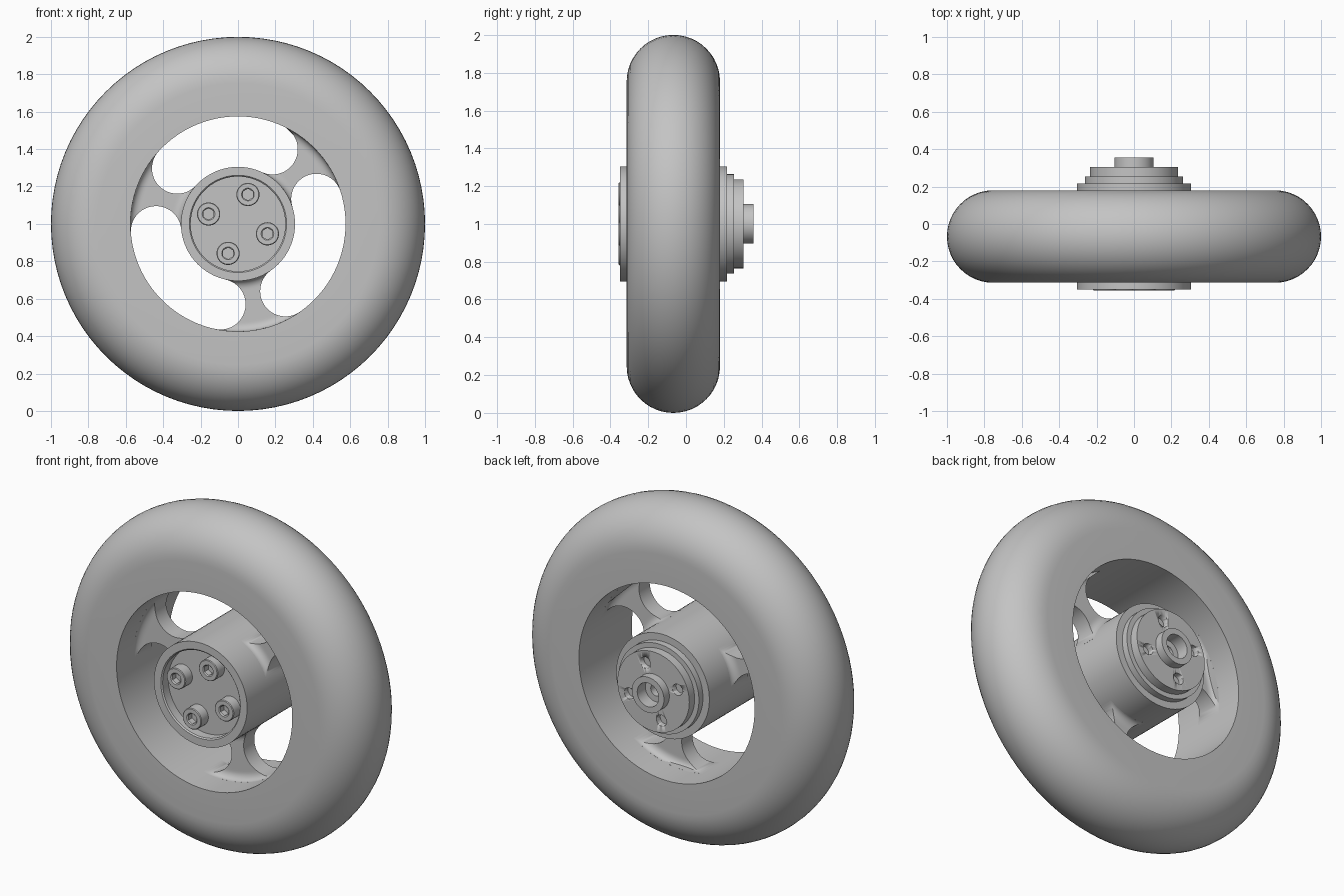
import bpy, bmesh
from math import sin, cos, acos, sqrt, pi, radians, tau

if "Cube" in bpy.data.objects:
    bpy.data.objects.remove(bpy.data.objects["Cube"])

grey = bpy.data.materials.new("plain_grey")
grey.use_nodes = True
grey.diffuse_color = (0.55, 0.55, 0.55, 1)
grey.node_tree.nodes["Principled BSDF"].inputs["Base Color"].default_value = grey.diffuse_color

AXLE_Z = 1.0
MID_Y = -0.067            # middle plane of tyre and spokes
HUB_R, BORE_R = 0.305, 0.575


def finish(name, bm):
    """Turn a bmesh into a smooth, sharp-edged object."""
    bmesh.ops.remove_doubles(bm, verts=bm.verts, dist=1e-5)
    bmesh.ops.recalc_face_normals(bm, faces=bm.faces)
    mesh = bpy.data.meshes.new(name)
    bm.to_mesh(mesh)
    bm.free()
    mesh.materials.append(grey)
    obj = bpy.data.objects.new(name, mesh)
    bpy.context.collection.objects.link(obj)
    bpy.ops.object.select_all(action="DESELECT")
    obj.select_set(True)
    bpy.context.view_layer.objects.active = obj
    bpy.ops.object.shade_smooth_by_angle(angle=radians(35))
    return obj


def bridge(bm, a, b):
    n = len(a)
    for i in range(n):
        bm.faces.new((a[i], a[(i + 1) % n], b[(i + 1) % n], b[i]))


def lathe(name, profile, x=0, z=AXLE_Z, segs=72, closed=False, hex_from=99):
    """Spin (radius, y) points about the y axis; rings from hex_from on are hexagonal."""
    bm = bmesh.new()
    rings = []
    for k, (r, y) in enumerate(profile):
        ring = []
        for i in range(segs):
            a = tau * i / segs
            rr = r / cos((a + pi / 6) % (pi / 3) - pi / 6) if k >= hex_from else r
            ring.append(bm.verts.new((x + rr * cos(a), y, z + rr * sin(a))))
        rings.append(ring)
    for a, b in zip(rings, rings[1:]):
        bridge(bm, a, b)
    if closed:
        bridge(bm, rings[-1], rings[0])
    return finish(name, bm)


# Tyre: straight bore, flat sidewalls, half-round tread
HALF_W = 0.247
tread = [(1 - HALF_W + HALF_W * cos(t), MID_Y + HALF_W * sin(t))
         for t in (pi * (k / 24 - 0.5) for k in range(25))]
lathe("tyre", [(BORE_R, MID_Y - HALF_W)] + tread + [(BORE_R, MID_Y + HALF_W)],
      segs=96, closed=True)

# Hub: recessed front, stepped back plates, hollow centre boss
FLOOR_Y, BACK_Y = -0.29, 0.305
hub = lathe("hub", [
    (0, FLOOR_Y), (0.253, FLOOR_Y), (0.253, -0.343), (0.26, -0.35),
    (HUB_R, -0.35), (HUB_R, 0.217), (0.263, 0.217), (0.263, 0.255),
    (0.235, 0.255), (0.235, BACK_Y), (0.105, BACK_Y), (0.105, 0.356),
    (0.07, 0.356), (0.07, 0.28), (0.035, 0.28), (0.035, 0.18), (0, 0.18)])

# Four bolts in front and four matching holes in the back plate
for n in range(4):
    a = radians(71.4 + 90 * n)
    x, z = 0.166 * cos(a), AXLE_Z + 0.166 * sin(a)
    lathe(f"bolt_{n + 1}", [
        (0, FLOOR_Y + 0.01), (0.062, FLOOR_Y + 0.01), (0.062, -0.352), (0.058, -0.356),
        (0.034, -0.356), (0.027, -0.35), (0.027, -0.315), (0, -0.315)],
        x, z, segs=36, hex_from=5)
    cutter = lathe("hole_cutter", [(0, 0.27), (0.033, 0.27), (0.033, 0.33), (0, 0.33)],
                   x, z, segs=24)
    cutter.hide_render = True
    cut = hub.modifiers.new("bolt_hole", "BOOLEAN")
    cut.operation, cut.solver, cut.object = "DIFFERENCE", "EXACT", cutter
    bpy.context.view_layer.objects.active = hub
    bpy.ops.object.modifier_apply(modifier=cut.name)
    bpy.data.objects.remove(cutter)

# Spokes: waisted between two round window ends, filleted into hub and tyre
MID_R = (HUB_R + BORE_R) / 2
BITE = (BORE_R - HUB_R) / 2
BITE_ANGLE = radians(23.8)


def spoke_half_angle(r):
    c = (r * r + MID_R ** 2 - BITE ** 2) / (2 * r * MID_R)
    return BITE_ANGLE - acos(min(1, c))


def spoke_half_depth(r):
    fillet = 0.045
    s = min(fillet, max(0, abs(r - MID_R) - BITE + fillet))
    return 0.05 + 0.8 * (fillet - sqrt(fillet ** 2 - s ** 2))


def spoke(name, angle):
    bm = bmesh.new()
    rows, cols = 32, 10
    radii = [MID_R - BITE * cos(pi * k / rows) for k in range(rows + 1)]
    radii = [HUB_R - 0.005] + radii + [BORE_R + 0.005]
    rings = []
    for r in radii:
        half, depth = spoke_half_angle(r), spoke_half_depth(r)
        across = [angle + half * (2 * i / cols - 1) for i in range(cols + 1)]
        outline = [(t, -depth) for t in across] + [(t, depth) for t in reversed(across)]
        rings.append([bm.verts.new((r * cos(t), MID_Y + y, AXLE_Z + r * sin(t)))
                      for t, y in outline])
    for a, b in zip(rings, rings[1:]):
        bridge(bm, a, b)
    bm.faces.new(rings[0])
    bm.faces.new(rings[-1])
    finish(name, bm)


for n in range(3):
    spoke(f"spoke_{n + 1}", radians(41.4 + 120 * n))
